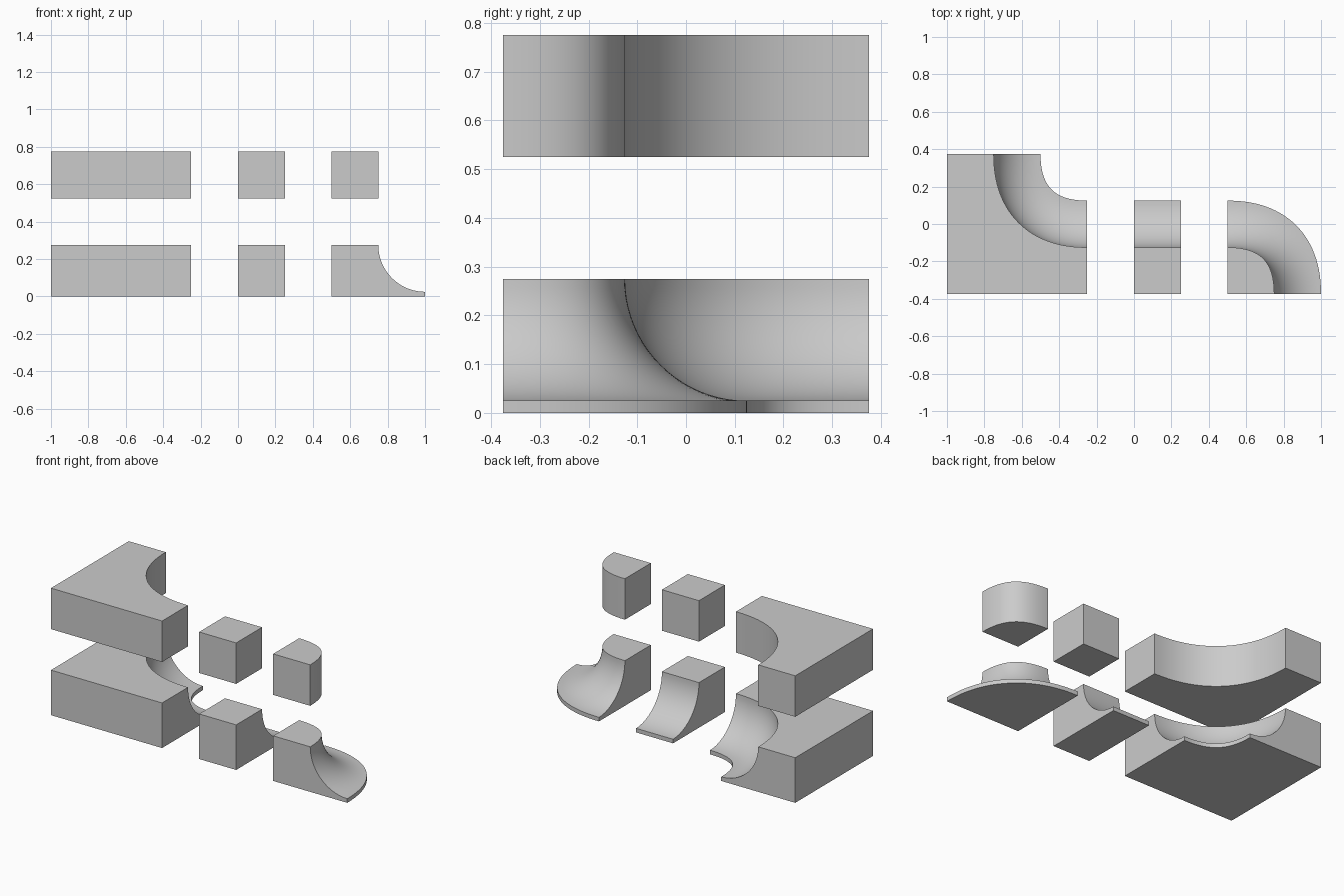
import bpy, bmesh, math
from mathutils import Vector

if "Cube" in bpy.data.objects:
    bpy.data.objects.remove(bpy.data.objects["Cube"])

N = 32          # segments round a corner
M = 20          # segments down the ramp
COPE = 0.025    # width of the coping strip
R = 0.25        # ramp radius and small corner radius
LIP = 0.025     # thickness of the ramp toe


def corner(center, sign):
    """Squarish quarter bend: list of (point, outward normal)."""
    k = 0.70
    p = [Vector(v) * R for v in ((1, 0), (1, k), (k, 1), (0, 1))]
    out = []
    for i in range(N + 1):
        t = i / N
        s = 1 - t
        pt = p[0]*s**3 + p[1]*3*s*s*t + p[2]*3*s*t*t + p[3]*t**3
        tan = (p[1]-p[0])*s*s + (p[2]-p[1])*2*s*t + (p[3]-p[2])*t*t
        nrm = Vector((tan.y, -tan.x)).normalized()
        out.append((Vector(center) + pt * sign, nrm * sign))
    return out


def finish(name, bm):
    bmesh.ops.recalc_face_normals(bm, faces=bm.faces)
    me = bpy.data.meshes.new(name)
    bm.to_mesh(me)
    bm.free()
    ob = bpy.data.objects.new(name, me)
    bpy.context.collection.objects.link(ob)
    bpy.ops.object.select_all(action='DESELECT')
    ob.select_set(True)
    bpy.context.view_layer.objects.active = ob
    bpy.ops.object.shade_smooth_by_angle(angle=math.radians(30))


def sweep(name, path, profile):
    """Sweep (distance, z) profile along the coping; the joint to the deck stays open."""
    bm = bmesh.new()
    rows = []
    for pt, nrm in path:
        rows.append([bm.verts.new((*(pt + nrm * d), z)) for d, z in profile])
    for a, b in zip(rows, rows[1:]):
        for i in range(len(profile) - 1):
            bm.faces.new((a[i], a[i+1], b[i+1], b[i]))
    bm.faces.new(rows[0])
    bm.faces.new(rows[-1][::-1])
    finish(name, bm)


def deck(name, path, corners, z0, z1):
    """Flat-topped block behind the coping, open at the hidden joint."""
    seam = [pt - nrm * COPE for pt, nrm in path]
    pts = seam + [Vector(c) for c in corners]
    bm = bmesh.new()
    lo = [bm.verts.new((p.x, p.y, z0)) for p in pts]
    hi = [bm.verts.new((p.x, p.y, z1)) for p in pts]
    bm.faces.new(lo[::-1])
    bm.faces.new(hi)
    for i in range(len(seam) - 1, len(pts)):
        j = (i + 1) % len(pts)
        bm.faces.new((lo[i], lo[j], hi[j], hi[i]))
    finish(name, bm)


# coping paths with normals pointing towards the ramp side
inner = [(p + n * R, -n) for p, n in corner((-0.25, 0.375), -1)]
straight = [(Vector((x, -0.125)), Vector((0, 1))) for x in (0.0, 0.25)]
outer = corner((0.5, -0.375), 1)

pieces = {
    "inner_corner": (inner, [(-0.25, -0.375), (-1, -0.375), (-1, 0.375)]),
    "straight": (straight, [(0.25, -0.375), (0, -0.375)]),
    "outer_corner": (outer, [(0.5, -0.375)]),
}

# cross-sections: quarter-pipe ramp and plain wall
H = R + LIP
ramp = [(-COPE, H)]
for i in range(M + 1):
    a = math.pi / 2 * i / M
    ramp.append((R - R * math.cos(a), H - R * math.sin(a)))
ramp += [(R, 0), (-COPE, 0)]
Z0, Z1 = 0.525, 0.775
wall = [(-COPE, Z1), (0, Z1), (0, Z0), (-COPE, Z0)]

for name, (path, corners) in pieces.items():
    if name == "inner_corner":
        # seam ends on the lower right or upper left: keep the outline in order
        first = path[0][0]
        if first.x > path[-1][0].x:
            path = path[::-1]
        corners = corners
    order = corners
    # nearest deck corner follows the end of the seam
    if (Vector(order[0]) - path[-1][0]).length > (Vector(order[-1]) - path[-1][0]).length:
        order = order[::-1]
    sweep(name + "_ramp", path, ramp)
    deck(name + "_ramp_deck", path, order, 0, H)
    sweep(name + "_wall", path, wall)
    deck(name + "_wall_deck", path, order, Z0, Z1)
